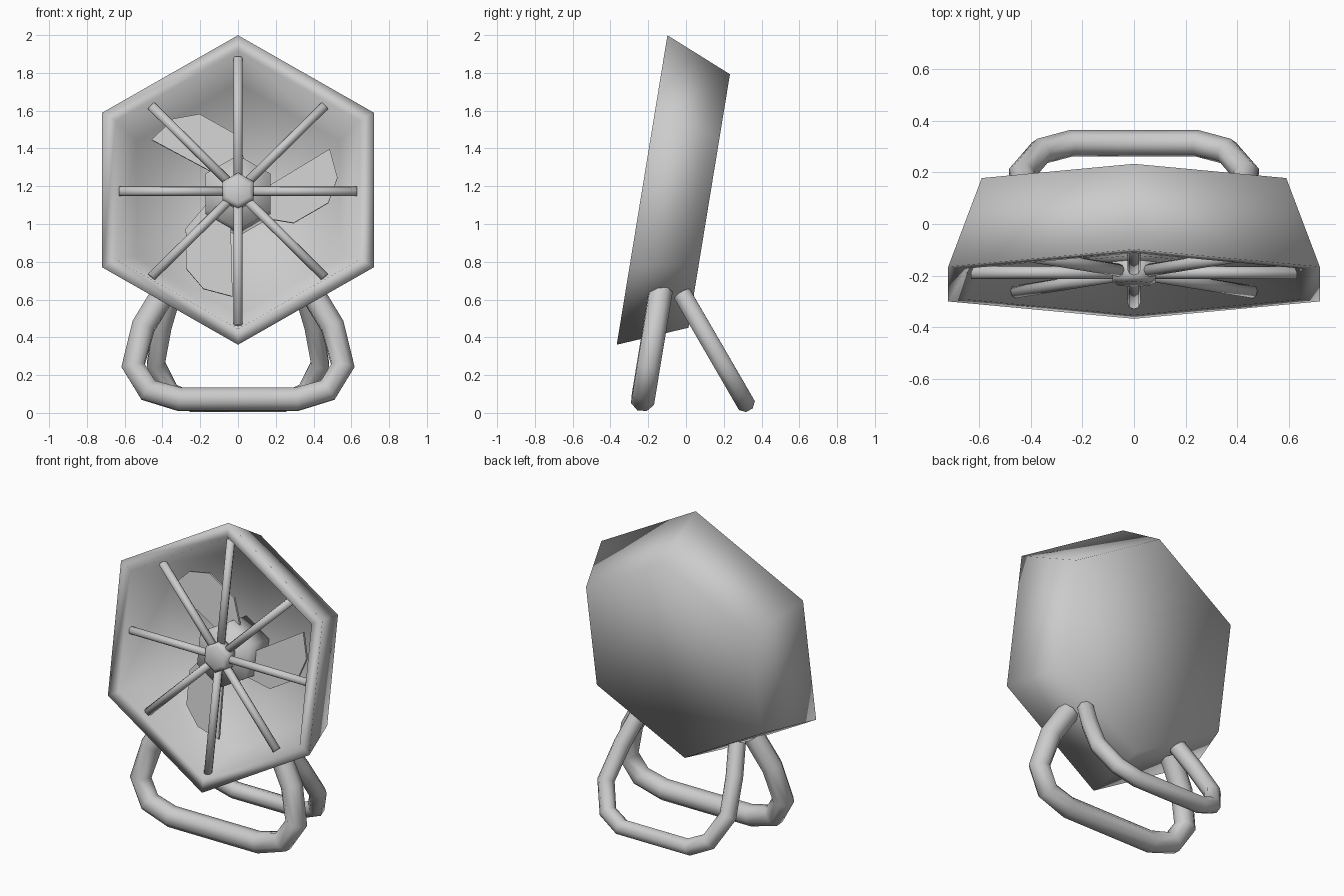
import bpy, bmesh, math
from mathutils import Matrix, Vector

cube = bpy.data.objects.get("Cube")
if cube:
    bpy.data.objects.remove(cube, do_unlink=True)

grey = bpy.data.materials.new("plain grey")
grey.use_nodes = True
COLOUR = (0.6, 0.6, 0.6, 1)
grey.diffuse_color = COLOUR
grey.node_tree.nodes["Principled BSDF"].inputs["Base Color"].default_value = COLOUR

# Fan space: x right, y up the face, z towards the viewer; origin at the rim centre
TILT = math.radians(9.3)
FAN = Matrix.Translation((0, -0.2325, 1.18)) @ Matrix.Rotation(math.pi / 2 - TILT, 4, 'X')


def add_mesh(name, bm, matrix=FAN, smooth=True):
    bmesh.ops.recalc_face_normals(bm, faces=bm.faces)
    for f in bm.faces:
        f.smooth = smooth
    mesh = bpy.data.meshes.new(name)
    bm.to_mesh(mesh)
    bm.free()
    mesh.materials.append(grey)
    obj = bpy.data.objects.new(name, mesh)
    obj.matrix_world = matrix
    bpy.context.collection.objects.link(obj)
    return obj


def hex_loft(name, rings):
    """Six-sided rings of (radius, depth), joined and capped at both ends."""
    bm = bmesh.new()
    loops = [[bm.verts.new((r * math.sin(i * math.pi / 3), r * math.cos(i * math.pi / 3), -d))
              for i in range(6)] for r, d in rings]
    for a, b in zip(loops, loops[1:]):
        for i in range(6):
            j = (i + 1) % 6
            bm.faces.new((a[i], a[j], b[j], b[i]))
    bm.faces.new(loops[0])
    bm.faces.new(loops[-1])
    return add_mesh(name, bm)


# Hollow tapered housing: back, outer rim, inner rim, inner floor
hex_loft("housing", [(0.68, 0.36), (0.83, 0), (0.745, 0), (0.62, 0.29)])
hex_loft("motor_hub", [(0.2, 0.08), (0.2, 0.29)])
hex_loft("guard_cap", [(0.07, 0.0), (0.095, 0.015), (0.095, 0.09)])

# Guard spokes
for i in range(8):
    length = (0.72, 0.65, 0.63, 0.65)[i % 4]
    bm = bmesh.new()
    bmesh.ops.create_cone(bm, cap_ends=True, segments=8, radius1=0.025, radius2=0.025, depth=length)
    bmesh.ops.translate(bm, verts=bm.verts, vec=(0, 0, length / 2))
    place = (Matrix.Translation((0, 0, -0.045)) @ Matrix.Rotation(i * math.pi / 4, 4, 'Z')
             @ Matrix.Rotation(-math.pi / 2, 4, 'X'))
    add_mesh(f"guard_spoke_{i + 1}", bm, FAN @ place)

# Three flat blades from a polar outline (radius, degrees)
BLADE = [(0.15, 15), (0.545, 27), (0.535, 10), (0.48, -5), (0.33, -27), (0.17, -45)]
for i in range(3):
    bm = bmesh.new()
    outline = [bm.verts.new((r * math.cos(math.radians(a)), r * math.sin(math.radians(a)), -0.18))
               for r, a in BLADE]
    face = bm.faces.new(outline)
    top = bmesh.ops.extrude_face_region(bm, geom=[face])["geom"]
    bmesh.ops.translate(bm, vec=(0, 0, 0.015), verts=[v for v in top if isinstance(v, bmesh.types.BMVert)])
    add_mesh(f"blade_{i + 1}", bm, FAN @ Matrix.Rotation(i * math.tau / 3, 4, 'Z'), smooth=False)


def stand_loop(name, half, radius, base_y, slope):
    """Bent tube, mirrored in x, lying in a plane that leans by slope."""
    path = half + [(-x, z) for x, z in reversed(half)]
    curve = bpy.data.curves.new(name, 'CURVE')
    curve.dimensions = '3D'
    curve.bevel_depth = radius
    curve.bevel_resolution = 2
    curve.use_fill_caps = True
    spline = curve.splines.new('POLY')
    spline.points.add(len(path) - 1)
    for p, (x, z) in zip(spline.points, path):
        p.co = (x, base_y + slope * z, z, 1)
    curve.materials.append(grey)
    obj = bpy.data.objects.new(name, curve)
    bpy.context.collection.objects.link(obj)
    bpy.ops.object.select_all(action='DESELECT')
    obj.select_set(True)
    bpy.context.view_layer.objects.active = obj
    bpy.ops.object.convert(target='MESH')
    bpy.ops.object.shade_smooth()


# Stand
stand_loop("front_stand", [(0.39, 0.64), (0.50, 0.46), (0.555, 0.25), (0.475, 0.12), (0.31, 0.072)],
           0.066, -0.24, 0.165)
stand_loop("rear_stand", [(0.35, 0.63), (0.40, 0.46), (0.435, 0.26), (0.36, 0.11), (0.24, 0.055)],
           0.052, 0.345, -0.58)
